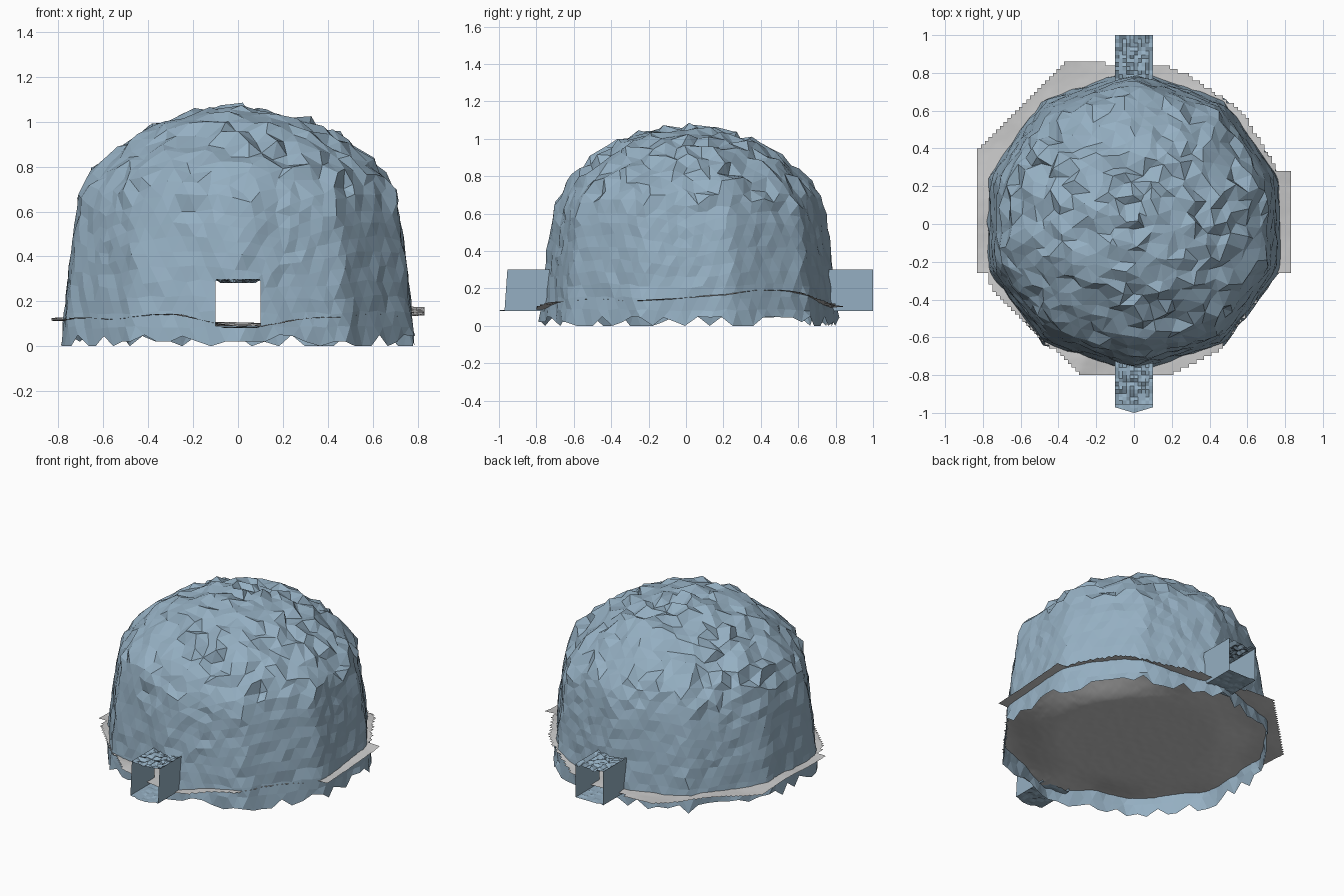
import bpy, bmesh, math, random
from mathutils import Vector

if "Cube" in bpy.data.objects:
    bpy.data.objects.remove(bpy.data.objects["Cube"])

random.seed(4)
blue = bpy.data.materials.new("blue_rock")
blue.diffuse_color = (0.30, 0.43, 0.54, 1)
blue.use_nodes = True
blue.node_tree.nodes["Principled BSDF"].inputs["Base Color"].default_value = blue.diffuse_color


def lerp_table(table, t):
    if t <= table[0][0]:
        return table[0][1]
    for (a, p), (b, q) in zip(table, table[1:]):
        if t <= b:
            return p + (q - p) * (t - a) / (b - a)
    return table[-1][1]


def finish(bm, name, material=None, smooth=False):
    bmesh.ops.recalc_face_normals(bm, faces=bm.faces)
    mesh = bpy.data.meshes.new(name)
    bm.to_mesh(mesh)
    bm.free()
    obj = bpy.data.objects.new(name, mesh)
    bpy.context.collection.objects.link(obj)
    if material:
        mesh.materials.append(material)
    for p in mesh.polygons:
        p.use_smooth = smooth
    return obj


# Rock dome: icosphere remapped onto a helmet profile with a ten-sided footprint
profile = [(0, 1.07), (0.28, 1.035), (0.5, 0.965), (0.67, 0.87), (0.80, 0.78),
           (0.885, 0.69), (0.925, 0.55), (0.965, 0.3), (1.0, 0.02)]
dist = [0]
for a, b in zip(profile, profile[1:]):
    dist.append(dist[-1] + math.hypot((b[0] - a[0]) * 0.8, b[1] - a[1]))
radius_at = [(d, p[0]) for d, p in zip(dist, profile)]
height_at = [(d, p[1]) for d, p in zip(dist, profile)]

bm = bmesh.new()
bmesh.ops.create_icosphere(bm, subdivisions=5, radius=1)
bmesh.ops.delete(bm, geom=[v for v in bm.verts if v.co.z < -0.012], context='VERTS')
sector = math.radians(36)
for v in bm.verts:
    n = v.co.normalized()
    s = math.acos(n.z) / (math.pi / 2) * dist[-1]
    r, z = lerp_table(radius_at, s), lerp_table(height_at, s)
    ang = math.atan2(n.y, n.x)
    off = (ang + math.radians(18)) % sector - sector / 2
    deca = math.cos(sector / 2) / math.cos(off)
    blend = min(1, max(0, (1.05 - z) / 0.4)) * 0.9
    r *= 0.82 * (1 + (deca - 1) * blend)
    rough = 0.007 + 0.018 * min(1, max(0, (z - 0.55) / 0.2))
    co = Vector((r * math.cos(ang), r * math.sin(ang), z))
    co += Vector([random.uniform(-rough, rough) for _ in range(3)])
    if co.y < 0:
        co.y *= 0.96
    if v.is_boundary:     # ragged lower edge
        co.z = random.choice((0.0, 0.02, 0.045, 0.05))
    co.z = max(0, co.z)
    v.co = co

# Doorways at front and back
for co, no in (((0.1, 0, 0), (1, 0, 0)), ((-0.1, 0, 0), (1, 0, 0)),
               ((0, 0, 0.09), (0, 0, 1)), ((0, 0, 0.29), (0, 0, 1))):
    near = []
    for f in bm.faces:
        c = f.calc_center_median()
        if abs(c.x) < 0.15 and 0.03 < c.z < 0.35:
            near.append(f)
    edges = {e for f in near for e in f.edges}
    verts = {v for f in near for v in f.verts}
    bmesh.ops.bisect_plane(bm, geom=near + list(edges) + list(verts),
                           plane_co=co, plane_no=no, dist=1e-5)
hole = []
for f in bm.faces:
    c = f.calc_center_median()
    if abs(c.x) < 0.1 and 0.09 < c.z < 0.29:
        hole.append(f)
bmesh.ops.delete(bm, geom=hole, context='FACES')
finish(bm, "rock_dome", blue)


# Square entrance tunnels with blocky roof and floor
def tunnel(name, inner, outer, pointed):
    bm = bmesh.new()
    cols, rows = 10, 12
    xs = [-0.1 + 0.2 * i / cols for i in range(cols + 1)]
    ring = [(x, 0.08) for x in xs] + [(0.1, 0.19)]
    ring += [(x, 0.3) for x in reversed(xs)] + [(-0.1, 0.19)]
    loops = []
    for j in range(rows + 1):
        loop = []
        for x, z in ring:
            end = outer
            if pointed:      # floor tongue reaches further than the roof
                end = -0.955 - (0.3 - z) * 0.07
                if z < 0.1:
                    end -= 0.03 * (1 - abs(x) / 0.1)
            y = inner + (end - inner) * j / rows
            if abs(x) < 0.099 and z > 0.2:
                z -= random.choice((0, 0.008, 0.018))
            elif abs(x) < 0.099:
                z += random.choice((0, 0, 0.006))
            loop.append(bm.verts.new((x, y, z)))
        loops.append(loop)
    for a, b in zip(loops, loops[1:]):
        for i in range(len(ring)):
            k = (i + 1) % len(ring)
            bm.faces.new((a[i], a[k], b[k], b[i]))
    finish(bm, name, blue)


tunnel("front_tunnel", -0.72, -0.97, True)
tunnel("back_tunnel", 0.75, 1.0, False)

# Uneven ground sheet with a stepped outline
outline = [(-.36, .86), (-.15, .85), (.2, .83), (.28, .79), (.57, .6), (.76, .29),
           (.83, .29), (.83, -.25), (.76, -.25), (.45, -.67), (.2, -.8), (-.28, -.8),
           (-.75, -.36), (-.77, -.26), (-.83, -.26), (-.83, .4)]
rim = [(0, .15), (15, .165), (30, .20), (40, .195), (55, .16), (80, .10), (100, .10),
       (135, .12), (180, .12), (225, .12), (250, .14), (262, .11), (275, .085),
       (292, .115), (315, .14), (335, .13), (360, .15)]


def inside(x, y):
    hit = False
    for (x1, y1), (x2, y2) in zip(outline, outline[1:] + outline[:1]):
        if (y1 > y) != (y2 > y) and x < x1 + (x2 - x1) * (y - y1) / (y2 - y1):
            hit = not hit
    return hit


bm = bmesh.new()
step, grid = 0.02, {}


def ground_vert(i, j):
    if (i, j) not in grid:
        x, y = i * step - 0.01, j * step
        t = min(1, max(0, (math.hypot(x, y) - 0.45) / 0.32))
        t = t * t * (3 - 2 * t)
        edge = lerp_table(rim, math.degrees(math.atan2(y, x)) % 360)
        edge += 0.008 * math.sin(9 * x + 2) * math.sin(11 * y)
        z = 0.085 * (1 - t) + edge * t + random.uniform(-0.0015, 0.0015)
        grid[i, j] = bm.verts.new((x, y, z))
    return grid[i, j]


for i in range(-45, 45):
    for j in range(-45, 45):
        if inside((i + 0.5) * step - 0.01, (j + 0.5) * step):
            bm.faces.new([ground_vert(i + a, j + b) for a, b in ((0, 0), (1, 0), (1, 1), (0, 1))])
finish(bm, "ground_sheet", smooth=True)
